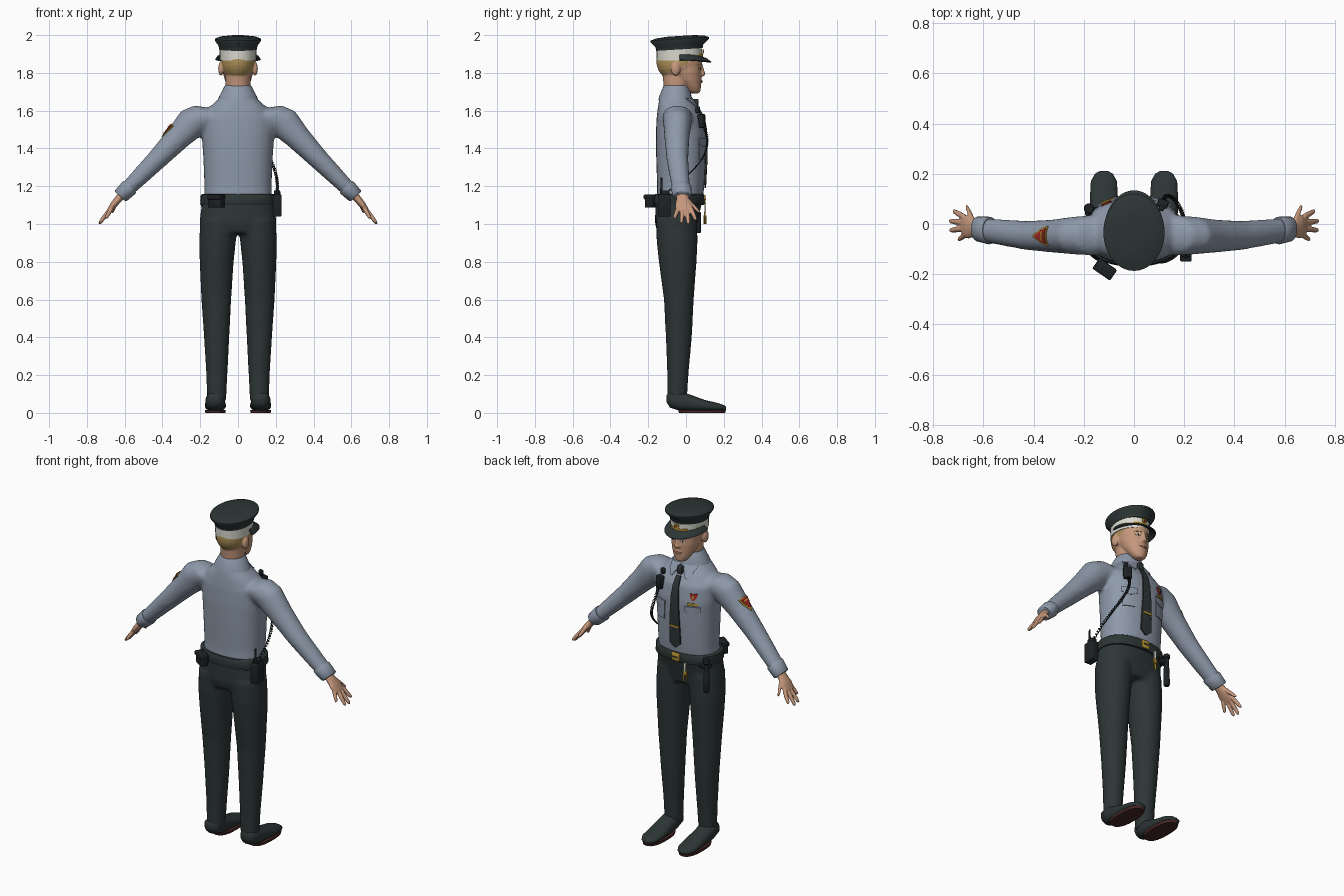
import bpy, bmesh, math
from math import sin, cos, pi, copysign
from mathutils import Vector, Matrix
from mathutils.bvhtree import BVHTree
from mathutils.geometry import interpolate_bezier

if "Cube" in bpy.data.objects:
    bpy.data.objects.remove(bpy.data.objects["Cube"])

X, Y, Z = Vector((1, 0, 0)), Vector((0, 1, 0)), Vector((0, 0, 1))


def material(name, *rgb):
    m = bpy.data.materials.new(name)
    m.use_nodes = True
    m.diffuse_color = (*rgb, 1)
    m.node_tree.nodes["Principled BSDF"].inputs["Base Color"].default_value = (*rgb, 1)
    return m


shirt_blue = material("shirt blue grey", .27, .32, .4)
dark = material("uniform dark green", .026, .036, .036)
black = material("equipment black", .013, .016, .018)
skin = material("skin", .56, .31, .2)
blond = material("blond hair", .42, .28, .1)
cream = material("cream", .7, .7, .63)
gold = material("gold", .5, .31, .03)
red = material("badge red", .36, .02, .02)
sole_red = material("sole brown red", .06, .02, .018)
lip = material("lip", .4, .17, .12)


def loft(bm, rings, u=X, v=Y, n=28, p=2.0):
    """Skin a row of superellipse rings (centre, radius along u, radius along v)."""
    loops = []
    for c, ru, rv in rings:
        loop = []
        for i in range(n):
            ca, sa = cos(2 * pi * i / n), sin(2 * pi * i / n)
            loop.append(bm.verts.new(Vector(c)
                        + u * ru * copysign(abs(ca) ** (2 / p), ca)
                        + v * rv * copysign(abs(sa) ** (2 / p), sa)))
        loops.append(loop)
    for a, b in zip(loops, loops[1:]):
        for i in range(n):
            bm.faces.new((a[i], a[i - 1], b[i - 1], b[i]))
    bm.faces.new(loops[0])
    bm.faces.new(loops[-1])


def upright(bm, rows, x=0, **kw):
    """Loft from rows of (z, y centre, x radius, y radius)."""
    loft(bm, [((x, yc, z), rx, ry) for z, yc, rx, ry in rows], **kw)


def ball(bm, centre, radii):
    m = Matrix.Translation(centre) @ Matrix.Diagonal((*radii, 1))
    bmesh.ops.create_uvsphere(bm, u_segments=24, v_segments=16, radius=1, matrix=m)


def finish(bm, name, mat, voxel=0, relax=0, angle=45, thick=0, bevel=0):
    bmesh.ops.recalc_face_normals(bm, faces=bm.faces)
    mesh = bpy.data.meshes.new(name)
    bm.to_mesh(mesh)
    bm.free()
    ob = bpy.data.objects.new(name, mesh)
    bpy.context.collection.objects.link(ob)
    mesh.materials.append(mat)
    bpy.ops.object.select_all(action='DESELECT')
    ob.select_set(True)
    bpy.context.view_layer.objects.active = ob
    if voxel:
        r = ob.modifiers.new("fuse", 'REMESH')
        r.mode, r.voxel_size = 'VOXEL', voxel
        s = ob.modifiers.new("relax", 'SMOOTH')
        s.factor, s.iterations = .5, relax
    if thick:
        s = ob.modifiers.new("thickness", 'SOLIDIFY')
        s.thickness, s.offset = thick, 0
    if bevel:
        b = ob.modifiers.new("soft edges", 'BEVEL')
        b.width, b.segments = bevel, 2
    for m in list(ob.modifiers):
        bpy.ops.object.modifier_apply(modifier=m.name)
    bpy.ops.object.shade_smooth_by_angle(angle=math.radians(angle))
    return ob


def simple(name, mat, rows, x=0, **kw):
    bm = bmesh.new()
    upright(bm, rows, x, **kw)
    return finish(bm, name, mat)


def box(name, mat, centre, size, turn=0, bevel=.005):
    bm = bmesh.new()
    m = Matrix.Translation(centre) @ Matrix.Rotation(turn, 4, 'Z') @ Matrix.Diagonal((*size, 1))
    bmesh.ops.create_cube(bm, size=1, matrix=m)
    return finish(bm, name, mat, bevel=bevel)


def surface(ob):
    return BVHTree.FromPolygons([v.co for v in ob.data.vertices],
                                [p.vertices[:] for p in ob.data.polygons])


def drape(name, mat, tree, rows, o=(0, 0, 0), u=X, w=Z, d=Y, lift=.003, thick=.005):
    """Thin plate from rows of (w position, u start, u end), laid on a surface seen from d."""
    bm, grid = bmesh.new(), []
    for h, a, b in rows:
        line = []
        for k in range(5):
            q = Vector(o) + w * h + u * (a + (b - a) * k / 4)
            hit = tree.ray_cast(q + d, -d)[0] or tree.find_nearest(q)[0]
            line.append(bm.verts.new(hit + d * lift))
        grid.append(line)
    for r, s in zip(grid, grid[1:]):
        for k in range(4):
            bm.faces.new((r[k], r[k + 1], s[k + 1], s[k]))
    return finish(bm, name, mat, thick=thick)


# Shirt: torso and sleeves fused
slope = Vector((.73, 0, .68))
bm = bmesh.new()
upright(bm, [(1.13, -.033, .18, .122), (1.2, -.028, .178, .125), (1.35, -.027, .184, .131),
             (1.47, -.027, .192, .133), (1.56, -.032, .19, .124), (1.62, -.046, .15, .103),
             (1.66, -.056, .105, .086), (1.69, -.058, .08, .07)], p=2.3)
for s in (-1, 1):
    sleeve = [(.1, -.045, 1.565, .075, .075), (.17, -.045, 1.57, .085, .08),
              (.24, -.046, 1.54, .085, .075), (.32, -.048, 1.455, .068, .066),
              (.425, -.046, 1.345, .055, .058), (.53, -.033, 1.24, .046, .052),
              (.61, -.022, 1.16, .038, .046)]
    loft(bm, [((s * x, y, z), a, b) for x, y, z, a, b in sleeve], Vector((s * slope.x, 0, slope.z)))
shirt = finish(bm, "shirt", shirt_blue, voxel=.011, relax=6, angle=80)
simple("collar", shirt_blue, [(1.655, -.056, .108, .09), (1.675, -.056, .1, .086),
                              (1.725, -.052, .074, .07), (1.732, -.052, .069, .065)])

# Trousers: hips and legs fused
bm = bmesh.new()
upright(bm, [(1.15, -.034, .186, .126), (1.06, -.045, .198, .118),
             (1, -.052, .205, .112), (.95, -.05, .19, .1)], p=2.3)
for s in (-1, 1):
    leg = [(1.02, .1, -.05, .1, .11), (.9, .109, -.047, .097, .108), (.8, .113, -.044, .09, .1),
           (.6, .115, -.038, .079, .079), (.4, .113, -.038, .067, .069),
           (.2, .112, -.043, .056, .056), (.06, .113, -.047, .05, .052)]
    loft(bm, [((s * x, y, z), a, b) for z, x, y, a, b in leg])
finish(bm, "trousers", dark, voxel=.011, relax=5, angle=80)

# Shoes, cuffs and hands
for s, side in ((-1, "right"), (1, "left")):
    bm = bmesh.new()
    shoe = [(-.102, .075, .02, .02), (-.085, .07, .045, .042), (-.03, .062, .052, .052),
            (.03, .051, .052, .043), (.1, .038, .056, .03), (.17, .031, .052, .021),
            (.2, .027, .036, .015), (.212, .025, .015, .008)]
    loft(bm, [((s * .12, y, z), a, b) for y, z, a, b in shoe], X, Z, p=2.3)
    finish(bm, side + "_shoe", dark, angle=70)
    simple(side + "_sole", sole_red, [(0, .085, .053, .122), (.016, .085, .056, .126)],
           s * .12, p=2.5)
    lean = Vector((s * slope.x, 0, slope.z))
    bm = bmesh.new()
    loft(bm, [((s * x, y, z), a, b) for x, y, z, a, b in
              [(.572, -.026, 1.197, .044, .053), (.578, -.026, 1.191, .047, .055),
               (.62, -.02, 1.15, .042, .05), (.624, -.02, 1.146, .036, .045)]], lean)
    finish(bm, side + "_cuff", shirt_blue)
    bm = bmesh.new()
    palm = [(.605, -.02, 1.165, .022, .03), (.635, -.017, 1.13, .02, .034),
            (.66, -.012, 1.1, .018, .046), (.683, -.008, 1.07, .012, .044)]
    loft(bm, [((s * x, y, z), a, b) for x, y, z, a, b in palm], lean)
    fingers = [((.675, .027, 1.08), (.72, .052, 1.02)), ((.675, .005, 1.08), (.736, .012, 1.0)),
               ((.675, -.018, 1.08), (.734, -.025, 1.005)), ((.668, -.04, 1.085), (.7, -.062, 1.03)),
               ((.64, .01, 1.125), (.668, .072, 1.06))]
    for a, b in fingers:
        a, b = Vector(a), Vector(b)
        steps = [(a.lerp(b, t), r) for t, r in ((0, .012), (.5, .0115), (.9, .009), (1, .005))]
        loft(bm, [((s * c.x, c.y, c.z), r, r * 1.05) for c, r in steps], lean, n=12)
    finish(bm, side + "_hand", skin, voxel=.004, relax=2, angle=80)

# Head: skull, jaw, neck, nose and ears fused, hair coloured by its hairline
bm = bmesh.new()
upright(bm, [(1.62, -.06, .06, .06), (1.7, -.054, .064, .062), (1.75, -.05, .066, .07),
             (1.8, -.05, .066, .075)])
ball(bm, (0, -.035, 1.86), (.092, .122, .11))
upright(bm, [(1.692, .046, .022, .024), (1.705, .04, .038, .037), (1.725, .032, .052, .047),
             (1.76, .013, .069, .068), (1.8, 0, .08, .082), (1.86, -.01, .084, .09)])
loft(bm, [((0, y, z), a, b) for z, y, a, b in
          [(1.855, .07, .01, .014), (1.81, .082, .012, .016), (1.792, .083, .019, .02),
           (1.782, .078, .014, .014)]], n=16)
ball(bm, (0, .07, 1.754), (.026, .016, .014))
for s in (-1, 1):
    ball(bm, (s * .09, -.055, 1.822), (.015, .025, .037))
head = finish(bm, "head", skin, voxel=.0045, relax=3, angle=80)
head.data.materials.append(blond)
for f in head.data.polygons:
    c = f.center
    ear = abs(c.x) > .074 and math.hypot(c.y + .055, (c.z - 1.822) * .7) < .028
    f.material_index = int(c.y < .012 and c.z > 1.775 + .5 * (c.y + .14) and not ear)
face = surface(head)
drape("mouth", lip, face, [(1.749, -.012, .012), (1.754, -.025, .025), (1.759, -.01, .01)], lift=.001)
for s in (-1, 1):
    drape("eye", cream, face, [(1.818, s * .026, s * .038), (1.823, s * .019, s * .047),
                               (1.828, s * .025, s * .04)], lift=.001)
    drape("iris", black, face, [(1.819, s * .029, s * .036), (1.828, s * .029, s * .036)], lift=.002)
    drape("eyebrow", blond, face, [(1.841, s * .016, s * .052), (1.847, s * .018, s * .05)], lift=.001)

# Peaked cap
band = simple("cap_band", cream, [(1.866, -.035, .096, .12), (1.928, -.035, .098, .121)])
simple("cap_crown", dark, [(1.924, -.035, .1, .123), (1.943, -.035, .103, .126),
                           (1.97, -.033, .122, .154), (1.98, -.033, .122, .154),
                           (1.99, -.03, .1, .128), (1.996, -.025, .05, .07)],
       v=Vector((0, 1, .06)), n=40)
bm = bmesh.new()
rims = []
for i in range(25):
    t = math.radians(-90 + 7.5 * i)
    rims.append([bm.verts.new((a * sin(t), -.035 + b * cos(t), z + .012 * sin(t) ** 2))
                 for a, b, z in ((.096, .118, 1.884), (.108, .143, 1.874), (.118, .167, 1.856))])
for a, b in zip(rims, rims[1:]):
    for k in range(2):
        bm.faces.new((a[k], b[k], b[k + 1], a[k + 1]))
finish(bm, "cap_visor", dark, thick=.007)
band_surface = surface(band)
drape("cap_strap", gold, band_surface, [(1.888, -.09, .09), (1.9, -.09, .09)])
drape("cap_emblem", gold, band_surface, [(1.9, -.006, .006), (1.91, -.016, .016), (1.926, -.012, .012)],
      lift=.005)
drape("emblem_centre", red, band_surface, [(1.908, -.005, .005), (1.918, -.005, .005)], lift=.008)

# Tie, collar points, pockets and badges
chest = surface(shirt)
drape("tie", dark, chest, [(1.19, -.006, .006), (1.215, -.036, .036), (1.3, -.034, .034),
                           (1.4, -.029, .029), (1.5, -.024, .024), (1.56, -.019, .019),
                           (1.61, -.014, .014)], lift=.006, thick=.009)
box("tie_knot", dark, (0, .052, 1.638), (.036, .03, .05), bevel=.01)
drape("tie_clip", gold, chest, [(1.315, -.03, .03), (1.325, -.03, .03)], lift=.012)
for s in (-1, 1):
    drape("collar_point", shirt_blue, chest, [(1.6, s * .045, s * .055), (1.63, s * .026, s * .075),
                                              (1.665, s * .008, s * .085)], lift=.007)
    drape("pocket", shirt_blue, chest, [(1.34, s * .075, s * .14), (1.43, s * .07, s * .145)])
    drape("pocket_flap", shirt_blue, chest, [(1.41, s * .1, s * .115), (1.425, s * .066, s * .149),
                                             (1.455, s * .066, s * .149)], lift=.007)
    drape("shoulder_board", dark, chest, [(s * x, -.077, -.028) for x in (.12, .15, .18, .21, .228)],
          u=Y, w=X, d=Z, lift=.006, thick=.009)
    drape("shoulder_stripe", gold, chest, [(s * .155, -.057, -.049), (s * .2, -.057, -.049)],
          u=Y, w=X, d=Z, lift=.012)
drape("name_bar", gold, chest, [(1.462, -.135, -.08), (1.476, -.135, -.08)], lift=.006)
drape("chest_badge", red, chest, [(1.49, -.112, -.106), (1.51, -.126, -.092), (1.53, -.13, -.088)])
drape("badge_centre", gold, chest, [(1.505, -.113, -.105), (1.522, -.116, -.102)], lift=.006)
out = Vector((-slope.x, 0, slope.z))
down = Vector((-slope.z, 0, -slope.x))
patch = dict(o=(-.335, -.048, 1.46), u=Y, w=down, d=out)
drape("sleeve_patch", gold, chest, [(-.04, -.04, .04), (-.01, -.032, .032), (.045, -.003, .003)], **patch)
drape("sleeve_patch_field", red, chest, [(-.034, -.032, .032), (-.01, -.024, .024), (.03, -.003, .003)],
      lift=.006, **patch)
drape("sleeve_patch_bar", gold, chest, [(-.022, -.02, .02), (-.014, -.02, .02)], lift=.009, **patch)

# Belt and what hangs from it
simple("belt", dark, [(1.1, -.036, .197, .131), (1.105, -.036, .2, .134),
                      (1.153, -.035, .197, .132), (1.158, -.035, .19, .128)], p=2.3, n=48)
box("buckle", gold, (0, .098, 1.13), (.055, .012, .048))
box("buckle_bar", dark, (0, .102, 1.13), (.035, .01, .008), bevel=.001)
box("rear_pouch", black, (-.115, -.178, 1.122), (.08, .046, .07), turn=-.6)
box("rear_pouch_flap", black, (-.117, -.181, 1.143), (.086, .05, .025), turn=-.6)
box("radio", black, (.207, -.115, 1.098), (.046, .068, .118))
box("radio_top", black, (.207, -.11, 1.165), (.034, .045, .025))
simple("radio_antenna", black, [(1.16, -.13, .007, .007), (1.245, -.13, .005, .005)], .207, n=12)
simple("baton", black, [(.952, .062, .014, .014), (.96, .062, .018, .018), (1.06, .062, .017, .017),
                        (1.065, .062, .013, .013), (1.12, .062, .013, .013),
                        (1.125, .062, .02, .02), (1.145, .062, .018, .018)], -.18, n=16)
box("baton_loop", black, (-.165, .05, 1.1), (.06, .035, .025))
box("key_clip", cream, (-.065, .102, 1.085), (.014, .01, .05), bevel=.002)
box("key_ring", gold, (-.065, .1, 1.05), (.026, .008, .03), bevel=.003)
for k in (-1, 1):
    box("key", gold, (-.065 + k * .007, .1 + k * .004, 1.022), (.01, .004, .045), turn=k * .4, bevel=.001)

# Shoulder microphone with its coiled cord
box("microphone", black, (.115, .082, 1.545), (.044, .034, .075), turn=-.3, bevel=.008)
box("microphone_clip", black, (.11, .062, 1.605), (.022, .02, .035), turn=-.3)
steps = 420
path = interpolate_bezier(Vector((.12, .095, 1.51)), Vector((.12, .15, 1.4)),
                          Vector((.225, .08, 1.3)), Vector((.207, -.1, 1.17)), steps)
curve = bpy.data.curves.new("microphone_cord", 'CURVE')
curve.dimensions, curve.bevel_depth, curve.bevel_resolution = '3D', .0025, 1
spline = curve.splines.new('POLY')
spline.points.add(steps - 1)
for i, (pt, c) in enumerate(zip(spline.points, path)):
    a = 2 * pi * i / 12
    pt.co = (*(c + .007 * (X * cos(a) + (Y + Z) * .7 * sin(a))), 1)
cord = bpy.data.objects.new("microphone_cord", curve)
curve.materials.append(black)
bpy.context.collection.objects.link(cord)
